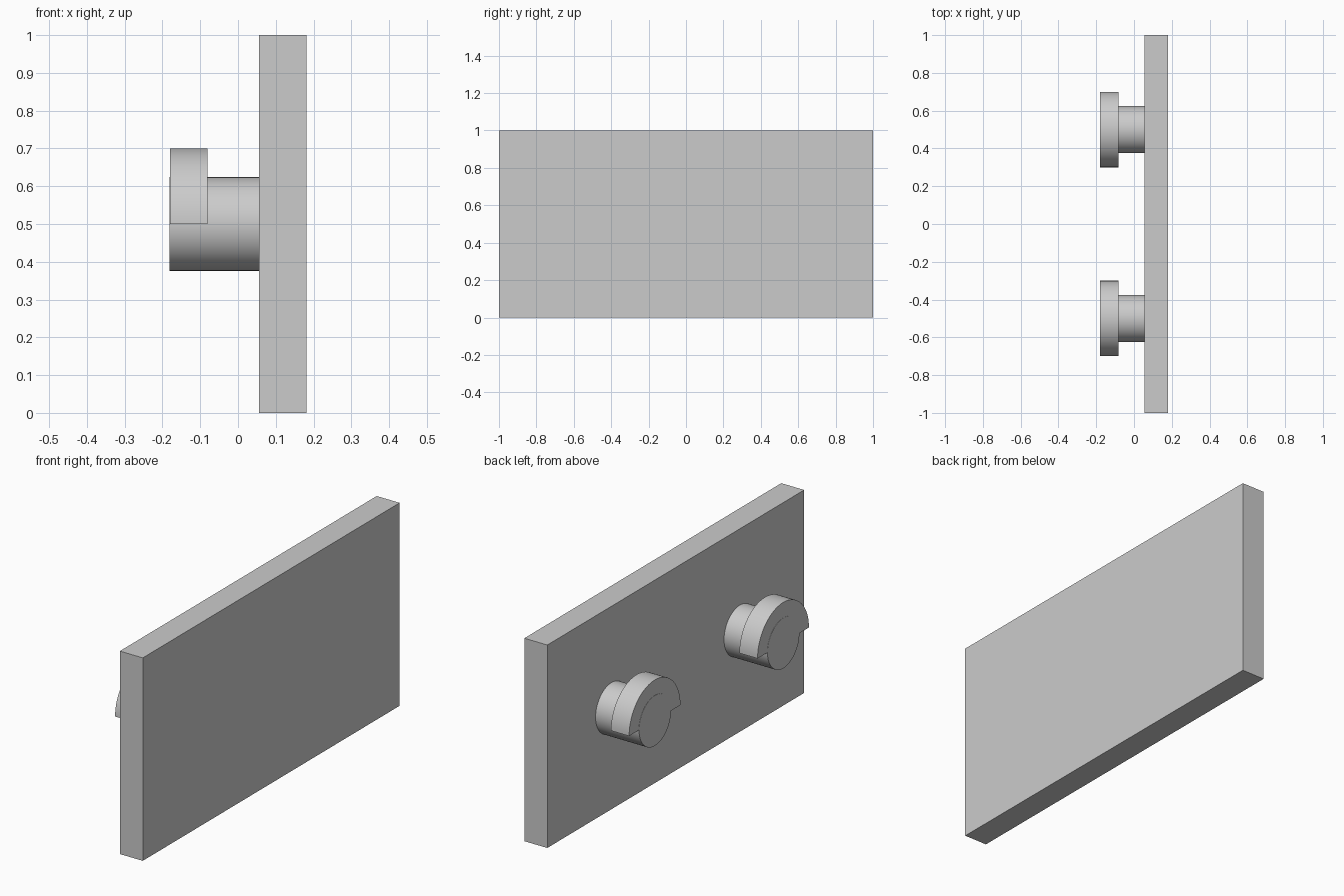
import bpy, bmesh
from math import pi, sin, cos

if "Cube" in bpy.data.objects:
    bpy.data.objects.remove(bpy.data.objects["Cube"], do_unlink=True)

grey = bpy.data.materials.new("plain_grey")
grey.use_nodes = True
grey.diffuse_color = (0.6, 0.6, 0.6, 1)
grey.node_tree.nodes["Principled BSDF"].inputs["Base Color"].default_value = (0.6, 0.6, 0.6, 1)

CENTRE_Z = 0.5


def extrude_x(name, profile, x0, x1):
    """Solid made by extruding a (y, z) profile from x0 to x1."""
    bm = bmesh.new()
    face = bm.faces.new([bm.verts.new((x0, y, z)) for y, z in profile])
    grown = bmesh.ops.extrude_face_region(bm, geom=[face])["geom"]
    moved = [v for v in grown if isinstance(v, bmesh.types.BMVert)]
    bmesh.ops.translate(bm, verts=moved, vec=(x1 - x0, 0, 0))
    bmesh.ops.recalc_face_normals(bm, faces=bm.faces)
    mesh = bpy.data.meshes.new(name)
    bm.to_mesh(mesh)
    bm.free()
    mesh.materials.append(grey)
    obj = bpy.data.objects.new(name, mesh)
    bpy.context.collection.objects.link(obj)
    return obj


def arc(y, radius, sweep, steps):
    """Points around (y, CENTRE_Z), starting at +y and going over the top."""
    return [(y + radius * cos(sweep * i / steps), CENTRE_Z + radius * sin(sweep * i / steps))
            for i in range(steps + 1)]


def smooth(obj):
    bpy.ops.object.select_all(action="DESELECT")
    obj.select_set(True)
    bpy.context.view_layer.objects.active = obj
    bpy.ops.object.shade_smooth_by_angle(angle=pi / 6)


# Upright panel
extrude_x("panel", [(-1, 0), (1, 0), (1, 1), (-1, 1)], 0.056, 0.181)

# Two pegs, each with a half-round lip over its outer end
for side, y in (("front", -0.5), ("back", 0.5)):
    smooth(extrude_x(side + "_peg", arc(y, 0.124, 2 * pi, 64)[:-1], -0.181, 0.056))
    smooth(extrude_x(side + "_lip", arc(y, 0.2, pi, 40), -0.18, -0.081))
